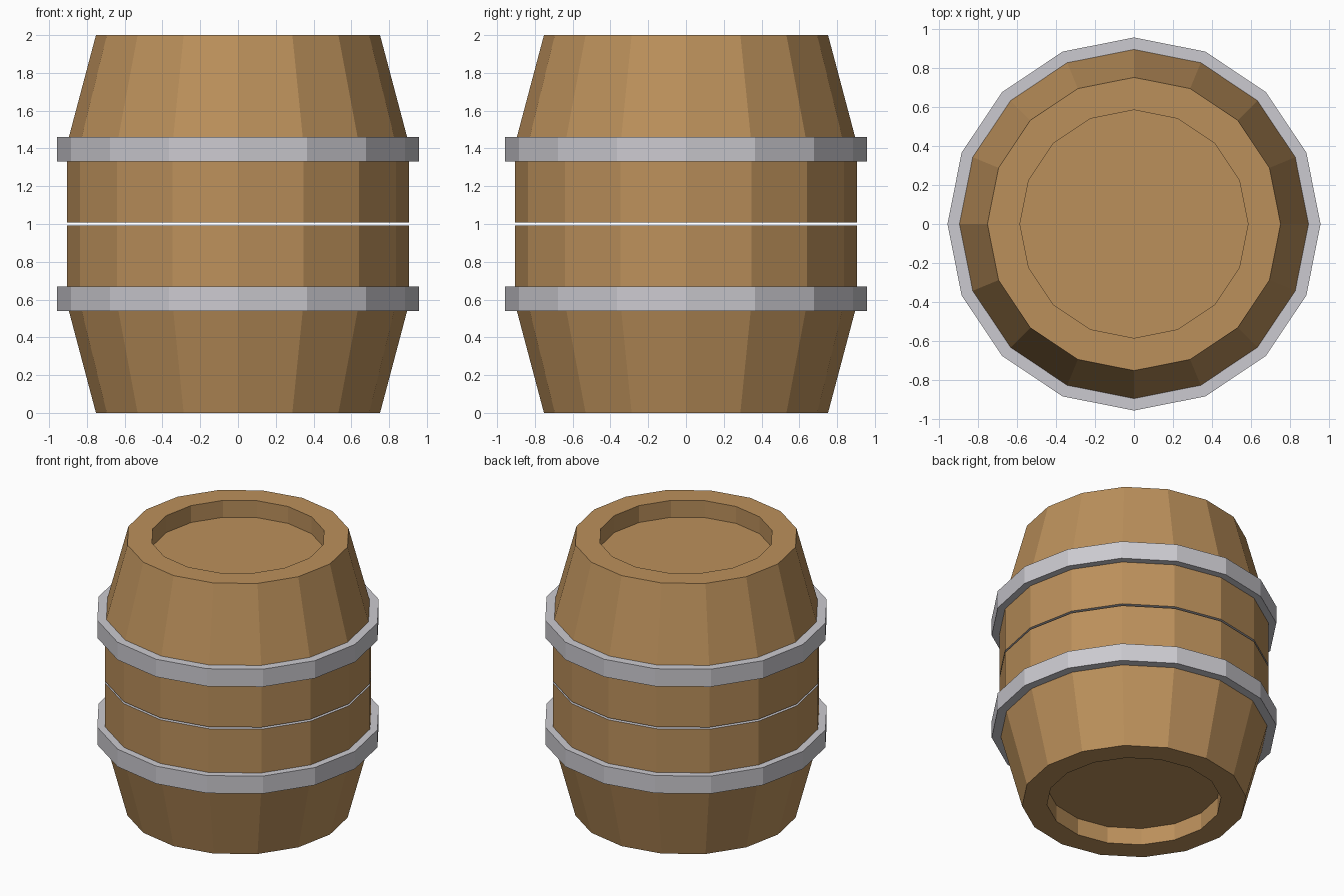
import bpy, bmesh, math

if "Cube" in bpy.data.objects:
    bpy.data.objects.remove(bpy.data.objects["Cube"])

SIDES = 16


def material(name, color):
    m = bpy.data.materials.new(name)
    m.diffuse_color = (*color, 1)
    m.use_nodes = True
    m.node_tree.nodes["Principled BSDF"].inputs["Base Color"].default_value = m.diffuse_color
    return m


wood = material("wood", (0.50, 0.28, 0.105))
metal = material("metal", (0.60, 0.59, 0.63))


def lathe(name, profile, mats, closed=False, metal_cap=False):
    """Spin an (r, z) profile into a flat-faced 16-sided part; open ends are capped."""
    bm = bmesh.new()
    rings = [[bm.verts.new((r * math.cos(2 * math.pi * i / SIDES),
                            r * math.sin(2 * math.pi * i / SIDES), z))
              for i in range(SIDES)] for r, z in profile]
    pairs = list(zip(rings, rings[1:]))
    if closed:
        pairs.append((rings[-1], rings[0]))
    for a, b in pairs:
        for i in range(SIDES):
            j = (i + 1) % SIDES
            bm.faces.new((a[i], a[j], b[j], b[i]))
    if not closed:
        bm.faces.new(rings[0])
        cap = bm.faces.new(rings[-1])
        if metal_cap:
            cap.material_index = 1
    bmesh.ops.recalc_face_normals(bm, faces=bm.faces)
    me = bpy.data.meshes.new(name)
    bm.to_mesh(me)
    bm.free()
    for m in mats:
        me.materials.append(m)
    ob = bpy.data.objects.new(name, me)
    bpy.context.collection.objects.link(ob)
    return ob


# Half profile from recessed lid, over the rim, down to the thin middle seam
half = [(0.585, 0.125), (0.585, 0), (0.752, 0), (0.906, 0.58), (0.906, 0.993)]
# Hoop section around the belly break
hoop = [(0.87, 0.54), (0.957, 0.54), (0.957, 0.67), (0.87, 0.67)]

for side, flip in (("lower", False), ("upper", True)):
    def place(pts):
        return [(r, 2 - z if flip else z) for r, z in pts]

    # Wooden half with a metal face at the seam
    lathe(side + "_barrel_half", place(half), [wood, metal], metal_cap=True)
    # Metal hoop
    lathe(side + "_hoop", place(hoop), [metal], closed=True)
